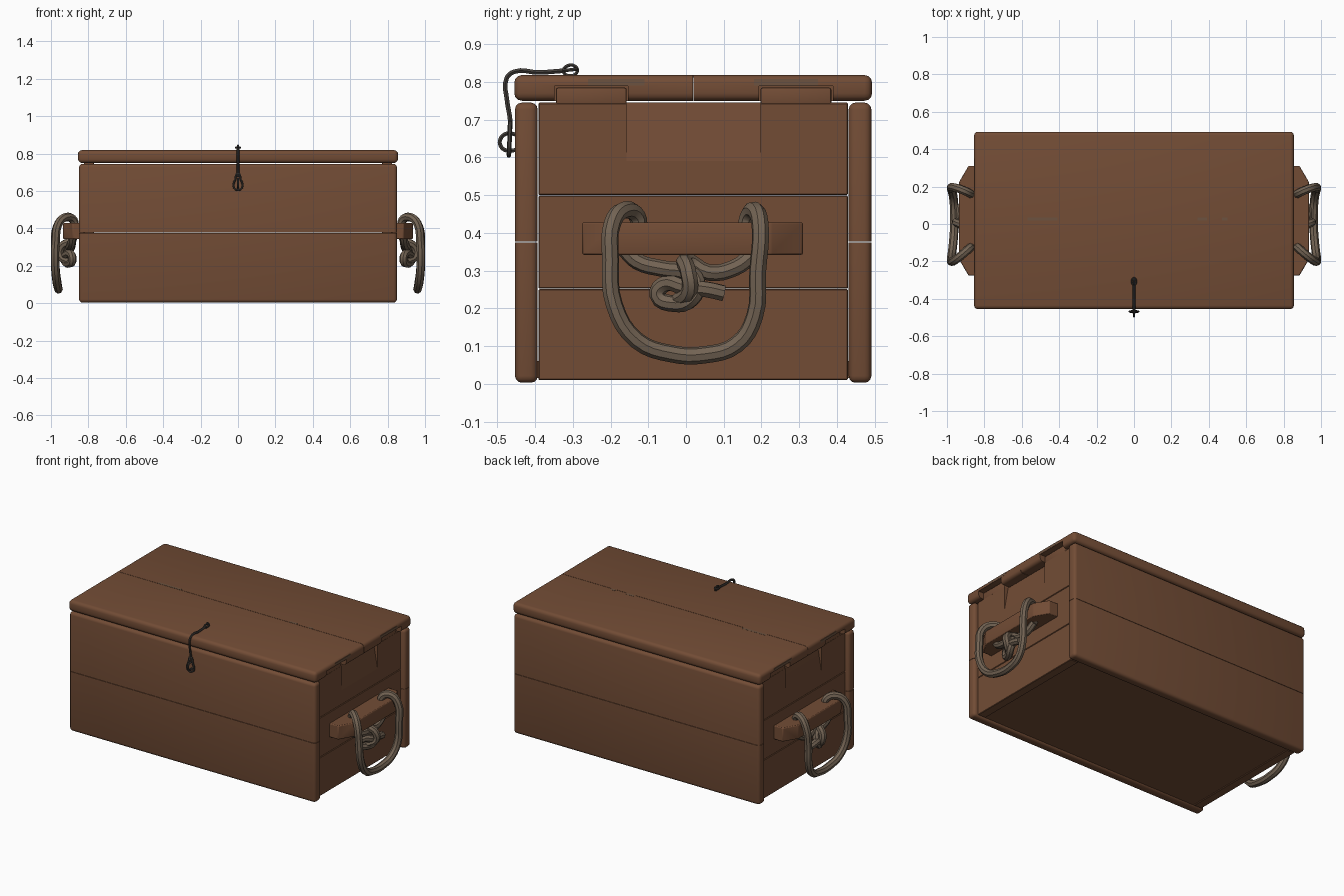
import bpy, bmesh
from mathutils import Vector

old = bpy.data.objects.get("Cube")
if old:
    bpy.data.objects.remove(old)


def material(name, rgb, rough=0.8):
    m = bpy.data.materials.new(name)
    m.use_nodes = True
    m.diffuse_color = (*rgb, 1)
    bsdf = m.node_tree.nodes["Principled BSDF"]
    bsdf.inputs["Base Color"].default_value = (*rgb, 1)
    bsdf.inputs["Roughness"].default_value = rough
    return m


WOOD = material("brown wood", (0.17, 0.073, 0.036))
ROPE = material("grey rope", (0.17, 0.125, 0.087))
IRON = material("dark iron", (0.055, 0.048, 0.042))
WORN = material("worn wood", (0.15, 0.085, 0.05))


def activate(ob):
    bpy.ops.object.select_all(action='DESELECT')
    ob.select_set(True)
    bpy.context.view_layer.objects.active = ob


def smooth(ob):
    activate(ob)
    bpy.ops.object.shade_smooth_by_angle(angle=0.6)


def add_mesh(name, bm, mat):
    bmesh.ops.recalc_face_normals(bm, faces=bm.faces)
    me = bpy.data.meshes.new(name)
    bm.to_mesh(me)
    bm.free()
    ob = bpy.data.objects.new(name, me)
    bpy.context.collection.objects.link(ob)
    if mat:
        me.materials.append(mat)
    return ob


def board(name, lo, hi, mat=WOOD, soft=0.004, segments=2, seam=None):
    """Box between two corners, rounded except along an optional seam (axis, value)."""
    lo, hi = Vector(lo), Vector(hi)
    bm = bmesh.new()
    bmesh.ops.create_cube(bm, size=1)
    for v in bm.verts:
        v.co = Vector([(lo[i] + hi[i]) / 2 + v.co[i] * abs(hi[i] - lo[i]) for i in range(3)])
    edges = bm.edges[:]
    if seam:
        axis, value = seam
        edges = [e for e in edges if any(abs(v.co[axis] - value) > 0.001 for v in e.verts)]
    if soft:
        bmesh.ops.bevel(bm, geom=edges, offset=soft, segments=segments, profile=0.5,
                        affect='EDGES', clamp_overlap=True)
    ob = add_mesh(name, bm, mat)
    smooth(ob)
    return ob


def prism(name, points, axis, a, b, mat=WOOD):
    """Extrude a flat outline along an axis from a to b."""
    bm = bmesh.new()

    def place(p, t):
        c = list(p)
        c.insert(axis, t)
        return bm.verts.new(c)
    face = bm.faces.new([place(p, a) for p in points])
    ext = bmesh.ops.extrude_face_region(bm, geom=[face])["geom"]
    shift = Vector((0, 0, 0))
    shift[axis] = b - a
    bmesh.ops.translate(bm, vec=shift, verts=[g for g in ext if isinstance(g, bmesh.types.BMVert)])
    return add_mesh(name, bm, mat)


def cut(ob, cutter):
    mod = ob.modifiers.new("cut", 'BOOLEAN')
    mod.operation = 'DIFFERENCE'
    mod.solver = 'EXACT'
    mod.object = cutter
    activate(ob)
    bpy.ops.object.modifier_apply(modifier=mod.name)
    bpy.data.objects.remove(cutter)
    smooth(ob)


def tube(name, points, radius, mat, closed=False, sides=2, res=4):
    cu = bpy.data.curves.new(name, 'CURVE')
    cu.dimensions = '3D'
    cu.bevel_depth = radius
    cu.bevel_resolution = sides
    cu.resolution_u = res
    cu.use_fill_caps = True
    sp = cu.splines.new('BEZIER')
    sp.bezier_points.add(len(points) - 1)
    for bp, p in zip(sp.bezier_points, points):
        bp.co = p
        bp.handle_left_type = bp.handle_right_type = 'AUTO'
    sp.use_cyclic_u = closed
    ob = bpy.data.objects.new(name, cu)
    bpy.context.collection.objects.link(ob)
    cu.materials.append(mat)
    activate(ob)
    bpy.ops.object.convert(target='MESH')
    smooth(bpy.context.object)


# Front and back walls, two boards each
MID = 0.376
for side, y0, y1 in (("front", -0.453, -0.393), ("back", 0.431, 0.491)):
    board(side + "_board_lower", (-0.85, y0, 0.003), (0.85, y1, MID - 0.001), soft=0.018, segments=3, seam=(2, MID - 0.001))
    board(side + "_board_upper", (-0.85, y0, MID + 0.001), (0.85, y1, 0.745), soft=0.018, segments=3, seam=(2, MID + 0.001))

# Floor
board("floor", (-0.79, -0.395, 0.015), (0.79, 0.433, 0.06), soft=0)

# Lid, two boards
SEAM = 0.019
lids = [board("lid_front", (-0.855, -0.455, 0.75), (0.855, SEAM - 0.001, 0.818), soft=0.02, segments=3, seam=(1, SEAM - 0.001)),
        board("lid_back", (-0.855, SEAM + 0.001, 0.75), (0.855, 0.493, 0.818), soft=0.02, segments=3, seam=(1, SEAM + 0.001))]
TABS = ((-0.345, -0.157), (0.197, 0.385))

KNOT = [(0.885, -0.165, 0.36), (0.89, -0.13, 0.325), (0.90, -0.06, 0.305), (0.905, 0.0, 0.295),
        (0.92, 0.03, 0.27), (0.925, 0.015, 0.225), (0.90, -0.03, 0.212), (0.885, -0.075, 0.235),
        (0.895, -0.055, 0.265), (0.925, 0.0, 0.255), (0.93, 0.055, 0.25), (0.925, 0.10, 0.24)]
WRAP = [(0.885, 0.175, 0.34), (0.89, 0.13, 0.308), (0.895, 0.06, 0.295), (0.90, 0.0, 0.325),
        (0.945, 0.005, 0.30), (0.945, 0.01, 0.25), (0.90, -0.02, 0.22)]
LOOP = [(0.875, -0.125, 0.40), (0.88, -0.13, 0.445), (0.92, -0.165, 0.46), (0.96, -0.195, 0.425),
        (0.975, -0.20, 0.33), (0.978, -0.19, 0.21), (0.97, -0.13, 0.115), (0.962, -0.04, 0.08),
        (0.96, 0.05, 0.077), (0.965, 0.135, 0.105), (0.975, 0.182, 0.18), (0.978, 0.19, 0.30),
        (0.967, 0.197, 0.41), (0.925, 0.185, 0.458), (0.88, 0.165, 0.445), (0.875, 0.16, 0.40)]

for side, s in (("left", 1), ("right", -1)):
    def mirrored(points):
        return [(s * x, y, z) for x, y, z in points]

    # End walls, three boards with a sloped finger recess in the top one
    for part, z0, z1 in (("lower", 0.01, 0.251), ("middle", 0.252, 0.499), ("upper", 0.5, 0.745)):
        end = board(f"{side}_end_{part}", (s * 0.77, -0.391, z0), (s * 0.825, 0.429, z1), soft=0.003, segments=1)
    cut(end, prism("recess_cutter", [(s * 0.826, 0.585), (s * 0.795, 0.76), (s * 0.86, 0.76), (s * 0.86, 0.585)],
                   1, TABS[0][1], TABS[1][0], None))

    # Tabs that rise into notches in the lid
    for (y0, y1), lid, label in zip(TABS, lids, ("front", "back")):
        cut(lid, board("notch_cutter", (s * 0.76, y0 - 0.004, 0.72), (s * 0.9, y1 + 0.004, 0.789), None, soft=0))
        board(f"{side}_{label}_tab", (s * 0.771, y0, 0.735), (s * 0.8245, y1, 0.785), soft=0.006)

    # Worn patches on the lid edge
    for y0, y1, label in ((-0.26, -0.11, "front"), (0.18, 0.35, "back")):
        board(f"{side}_{label}_worn_patch", (s * 0.85, y0, 0.791), (s * 0.8556, y1, 0.807), WORN, soft=0)

    # Handle cleat with chamfered ends
    cleat = prism(side + "_handle_cleat", [(s * 0.82, -0.275), (s * 0.885, -0.275), (s * 0.935, -0.19),
                                           (s * 0.935, 0.225), (s * 0.885, 0.31), (s * 0.82, 0.31)], 2, 0.342, 0.428)
    bev = cleat.modifiers.new("soften", 'BEVEL')
    bev.width = 0.005
    bev.segments = 2
    smooth(cleat)

    # Rope handle and its knot
    tube(side + "_rope_loop", mirrored(LOOP), 0.023, ROPE)
    tube(side + "_rope_back_a", mirrored([LOOP[0], (0.875, -0.14, 0.37), KNOT[0]]), 0.022, ROPE)
    tube(side + "_rope_back_b", mirrored([LOOP[-1], (0.875, 0.17, 0.37), WRAP[0]]), 0.022, ROPE)
    tube(side + "_rope_knot", mirrored(KNOT), 0.022, ROPE)
    tube(side + "_rope_knot_wrap", mirrored(WRAP), 0.022, ROPE)

# Worn patches along the lid seam
for i, (x0, x1) in enumerate(((-0.57, -0.41), (0.34, 0.39), (0.47, 0.5))):
    board(f"seam_worn_patch_{i}", (x0, SEAM, 0.812), (x1, SEAM + 0.016, 0.8186), WORN, soft=0)

# Hook latch: eye on the lid, bent rod, teardrop loop and front staple
tube("latch_eye", [(0, -0.325, 0.828), (0, -0.315, 0.842), (0, -0.295, 0.842), (0, -0.288, 0.828), (0, -0.305, 0.816)],
     0.005, IRON, closed=True, sides=1)
tube("latch_ring", [(-0.012, -0.305, 0.832), (0, -0.29, 0.834), (0.012, -0.305, 0.832), (0, -0.325, 0.83)],
     0.005, IRON, closed=True, sides=1)
tube("latch_rod", [(0, -0.32, 0.83), (0, -0.39, 0.825), (0, -0.455, 0.827), (0, -0.475, 0.81),
                   (0, -0.474, 0.75), (0, -0.466, 0.70), (0, -0.466, 0.675)], 0.007, IRON, sides=1)
tube("latch_loop", [(0, -0.466, 0.695), (-0.015, -0.467, 0.66), (-0.024, -0.468, 0.63), (-0.014, -0.469, 0.609),
                    (0.014, -0.469, 0.609), (0.024, -0.468, 0.63), (0.015, -0.467, 0.66)],
     0.006, IRON, closed=True, sides=1)
tube("latch_staple", [(0, -0.448, 0.66), (0, -0.475, 0.663), (0, -0.491, 0.65), (0, -0.491, 0.63),
                      (0, -0.475, 0.618), (0, -0.448, 0.62)], 0.006, IRON, sides=1)
